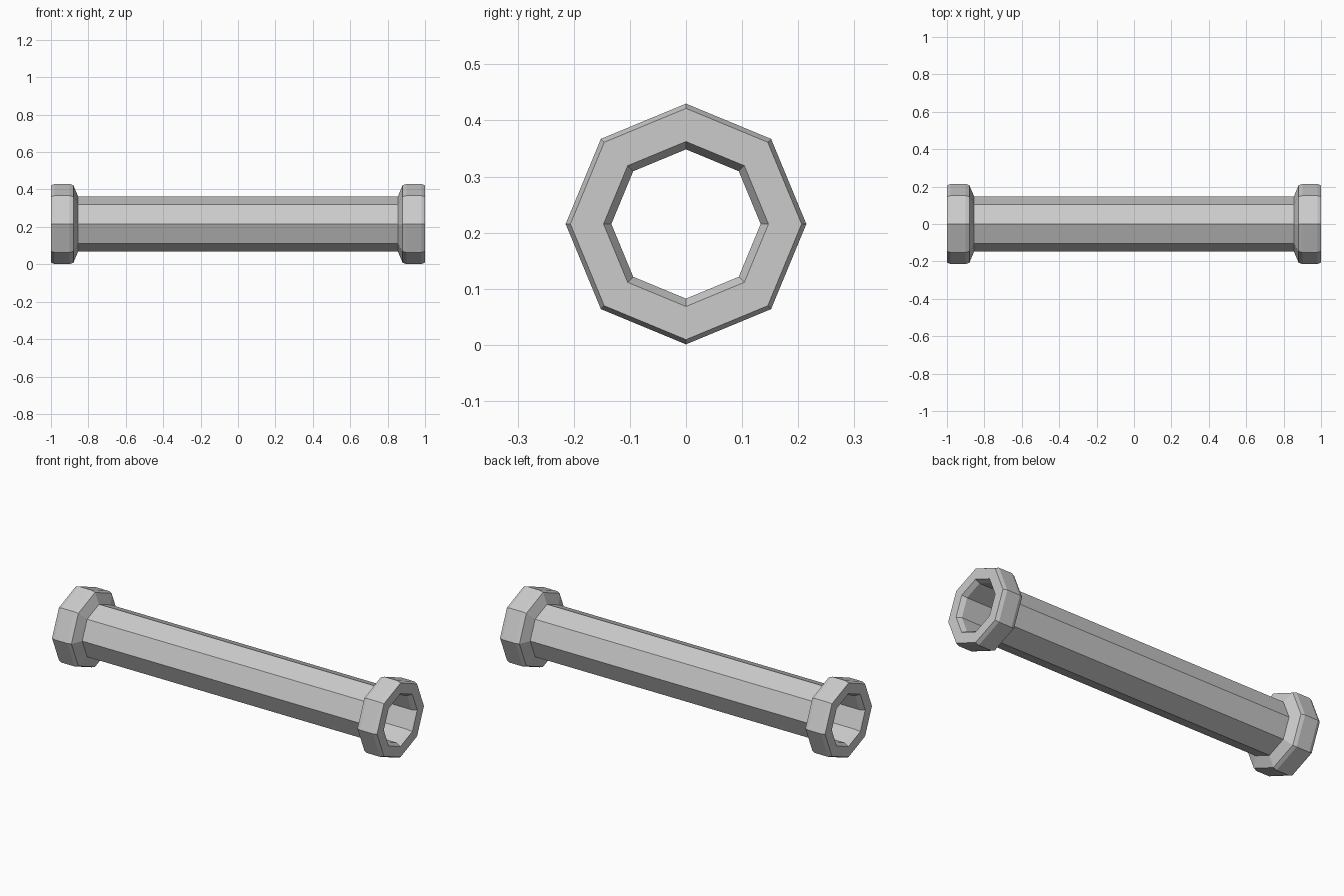
import bpy
import bmesh
from math import cos, sin, tau

SIDES = 8
CENTRE_Z = 0.2155
JOINT = 0.855            # where the tube meets a collar
TUBE_OUT, TUBE_IN = 0.148, 0.133

cube = bpy.data.objects.get("Cube")
if cube:
    bpy.data.objects.remove(cube, do_unlink=True)

grey = bpy.data.materials.new("plain_grey")
grey.use_nodes = True
grey.diffuse_color = (0.6, 0.6, 0.6, 1)
grey.node_tree.nodes["Principled BSDF"].inputs["Base Color"].default_value = grey.diffuse_color


def turned_part(name, profiles):
    """Turn open (x, radius) profiles into octagonal shells around the x axis."""
    bm = bmesh.new()
    for profile in profiles:
        rings = []
        for x, r in profile:
            angles = [tau * k / SIDES for k in range(SIDES)]
            rings.append([bm.verts.new((x, r * cos(a), r * sin(a))) for a in angles])
        for ring, following in zip(rings, rings[1:]):
            for k in range(SIDES):
                n = (k + 1) % SIDES
                bm.faces.new((ring[k], following[k], following[n], ring[n]))
    mesh = bpy.data.meshes.new(name)
    bm.to_mesh(mesh)
    bm.free()
    mesh.materials.append(grey)
    part = bpy.data.objects.new(name, mesh)
    part.location.z = CENTRE_Z
    bpy.context.collection.objects.link(part)
    return part


# Hollow tube: outer wall and inner wall, open where the collars take over
turned_part("tube", [
    [(JOINT, TUBE_OUT), (-JOINT, TUBE_OUT)],
    [(-JOINT, TUBE_IN), (JOINT, TUBE_IN)],
])

# Chamfered collar: bore, flared mouth, flat end, rim, shoulder
collar = [
    (JOINT, TUBE_IN), (0.975, TUBE_IN), (1.0, 0.147),
    (1.0, 0.206), (0.98, 0.2145), (0.9, 0.2145),
    (0.88, 0.207), (JOINT, TUBE_OUT),
]
turned_part("left_collar", [collar])
turned_part("right_collar", [[(-x, r) for x, r in reversed(collar)]])
